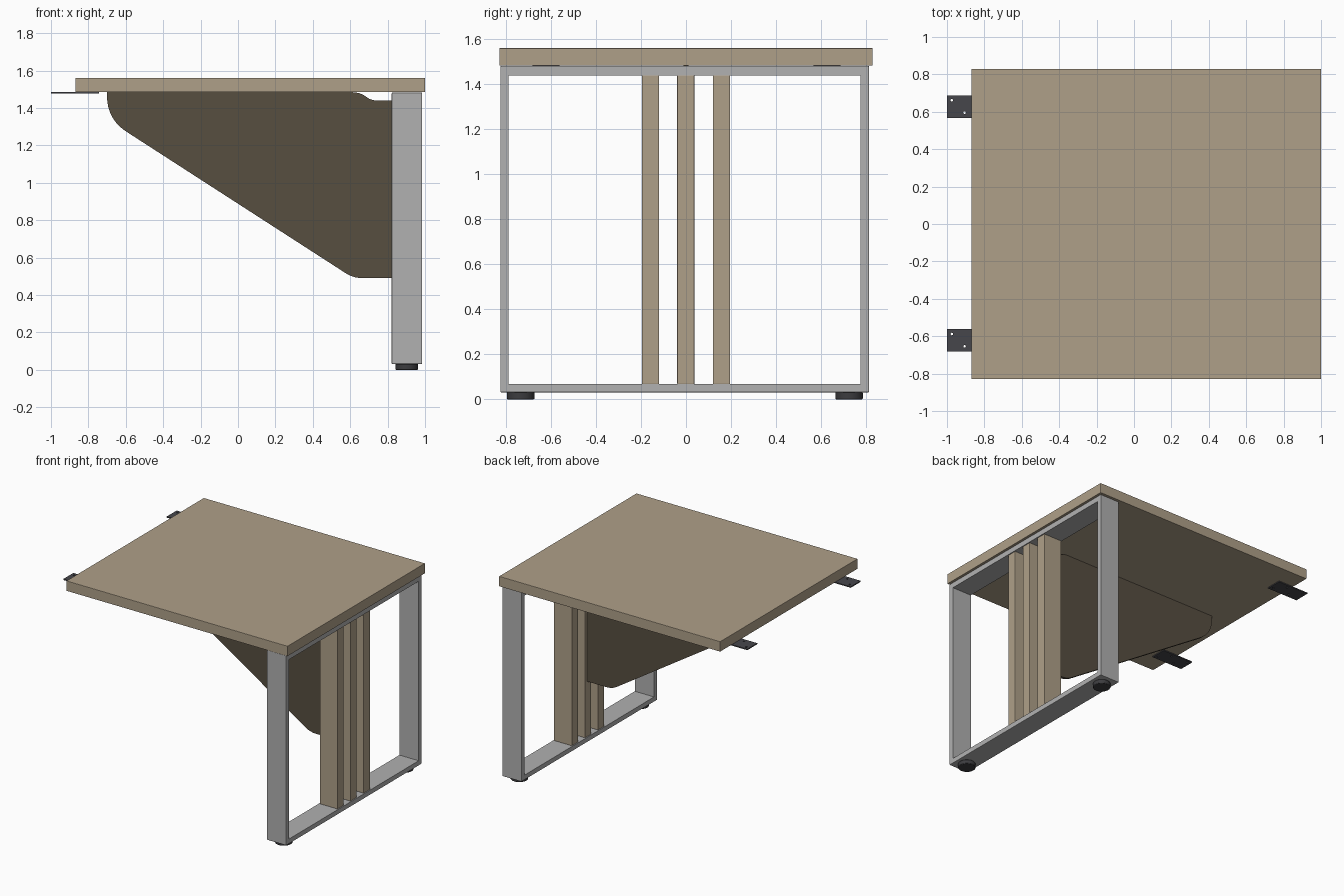
import bpy
import math

cube = bpy.data.objects.get("Cube")
if cube:
    bpy.data.objects.remove(cube, do_unlink=True)


def material(name, srgb):
    color = [((c / 255 + 0.055) / 1.055) ** 2.4 for c in srgb] + [1]
    mat = bpy.data.materials.new(name)
    mat.use_nodes = True
    mat.diffuse_color = color
    mat.node_tree.nodes["Principled BSDF"].inputs["Base Color"].default_value = color
    return mat


wood = material("light wood", (175, 160, 137))
brown = material("dark brown board", (87, 78, 64))
steel = material("grey steel", (177, 177, 177))
plate = material("dark plate metal", (70, 70, 75))
rubber = material("black rubber", (60, 60, 63))


def box(name, lo, hi, mat, bevel=0.0):
    bpy.ops.mesh.primitive_cube_add(size=1, location=[(a + b) / 2 for a, b in zip(lo, hi)])
    ob = bpy.context.object
    ob.name = name
    ob.scale = [b - a for a, b in zip(lo, hi)]
    bpy.ops.object.transform_apply(location=False, rotation=False, scale=True)
    ob.data.materials.append(mat)
    if bevel:
        mod = ob.modifiers.new("bevel", "BEVEL")
        mod.width = bevel
        mod.segments = 2
    return ob


def cylinder(name, radius, depth, loc, mat=None, sides=32):
    bpy.ops.mesh.primitive_cylinder_add(vertices=sides, radius=radius, depth=depth, location=loc)
    ob = bpy.context.object
    ob.name = name
    if mat:
        ob.data.materials.append(mat)
    return ob


def cut(ob, cutter):
    cutter.hide_render = True
    cutter.hide_set(True)
    mod = ob.modifiers.new("cut", "BOOLEAN")
    mod.object = cutter
    mod.operation = "DIFFERENCE"
    mod.solver = "EXACT"


def bezier(a, b, c, d, steps=10):
    points = []
    for i in range(steps + 1):
        t = i / steps
        s = 1 - t
        points.append(tuple(s**3 * p + 3 * s * s * t * q + 3 * s * t * t * r + t**3 * u
                            for p, q, r, u in zip(a, b, c, d)))
    return points


# Table top
TOP_Z = 1.484
box("table_top", (-0.87, -0.83, TOP_Z), (1, 0.83, 1.561), wood, 0.002)

# Closed loop leg with its opening
frame = box("leg_frame", (0.822, -0.825, 0.031), (0.985, 0.814, 1.482), steel, 0.004)
opening = box("frame_opening_cutter", (0.7, -0.788, 0.068), (1.1, 0.776, 1.44), steel)
cut(frame, opening)

# Three upright slats inside the frame
for side, y in (("front", -0.158), ("middle", -0.001), ("back", 0.158)):
    box(f"{side}_slat", (0.828, y - 0.038, 0.068), (0.979, y + 0.038, 1.44), wood, 0.002)

# Feet
for side, y in (("front", -0.735), ("back", 0.725)):
    foot = cylinder(f"{side}_foot", 0.061, 0.032, (0.902, y, 0.016), rubber)
    mod = foot.modifiers.new("bevel", "BEVEL")
    mod.width = 0.004
    mod.segments = 2
    mod.limit_method = "ANGLE"
    bpy.ops.object.shade_smooth_by_angle(angle=math.radians(40))

# Slanted modesty panel
profile = bezier((-0.7, TOP_Z), (-0.705, 1.39), (-0.67, 1.32), (-0.595, 1.272))
profile += bezier((0.555, 0.53), (0.595, 0.502), (0.625, 0.49), (0.67, 0.49))
profile += [(0.83, 0.49), (0.83, 1.44)]
profile += bezier((0.745, 1.44), (0.68, 1.44), (0.69, 1.48), (0.615, TOP_Z))
HALF = 0.011
n = len(profile)
verts = [(x, y, z) for y in (-HALF, HALF) for x, z in profile]
faces = [tuple(range(n - 1, -1, -1)), tuple(range(n, 2 * n))]
faces += [(i, (i + 1) % n, (i + 1) % n + n, i + n) for i in range(n)]
mesh = bpy.data.meshes.new("modesty_panel")
mesh.from_pydata(verts, [], faces)
mesh.materials.append(brown)
panel = bpy.data.objects.new("modesty_panel", mesh)
bpy.context.collection.objects.link(panel)
bpy.context.view_layer.objects.active = panel
bpy.ops.object.select_all(action="DESELECT")
panel.select_set(True)
bpy.ops.object.mode_set(mode="EDIT")
bpy.ops.mesh.select_all(action="SELECT")
bpy.ops.mesh.normals_make_consistent(inside=False)
bpy.ops.object.mode_set(mode="OBJECT")

# Joining plates under the right edge, with screw holes
for side, y in (("front", -0.622), ("back", 0.627)):
    joint = box(f"{side}_joining_plate", (-1, y - 0.06, TOP_Z - 0.008), (-0.742, y + 0.06, TOP_Z), plate)
    for i, (x, dy) in enumerate(((-0.974, 0.034), (-0.906, -0.032), (-0.836, 0.034), (-0.768, -0.032))):
        cut(joint, cylinder(f"{side}_hole_cutter_{i}", 0.007, 0.1, (x, y + dy, TOP_Z), sides=12))
